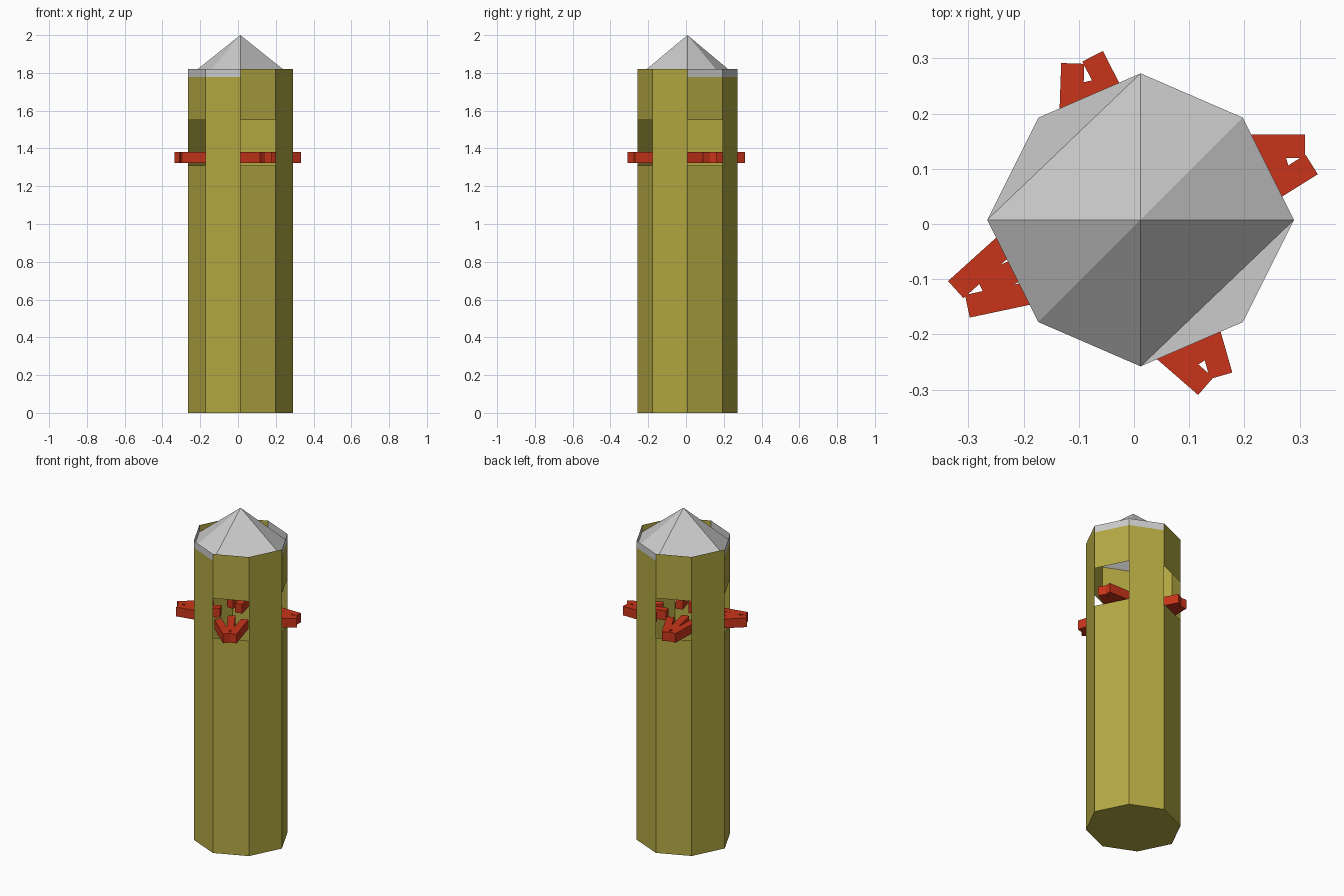
import bpy, bmesh
from math import cos, sin, pi, radians
from mathutils import Matrix

if "Cube" in bpy.data.objects:
    bpy.data.objects.remove(bpy.data.objects["Cube"])

CX, CY = 0.012, 0.0075
RADII = [0.278, 0.262, 0.2655, 0.262]
RING = [(CX + RADII[k % 4] * cos(k * pi / 4), CY + RADII[k % 4] * sin(k * pi / 4))
        for k in range(8)]
SILL, LINTEL, EAVE, RIM = 1.31, 1.55, 1.778, 1.82


def material(name, color):
    m = bpy.data.materials.new(name)
    m.diffuse_color = (*color, 1)
    m.use_nodes = True
    m.node_tree.nodes["Principled BSDF"].inputs["Base Color"].default_value = m.diffuse_color
    return m


def finish(name, bm, mat=None):
    bmesh.ops.remove_doubles(bm, verts=bm.verts, dist=1e-5)
    me = bpy.data.meshes.new(name)
    bm.to_mesh(me)
    bm.free()
    ob = bpy.data.objects.new(name, me)
    bpy.context.collection.objects.link(ob)
    if mat:
        me.materials.append(mat)
    return ob


def face(bm, pts):
    bm.faces.new([bm.verts.new(p) for p in pts])


def side(bm, k, z0, z1):
    a, b = RING[k], RING[(k + 1) % 8]
    face(bm, [(*a, z0), (*b, z0), (*b, z1), (*a, z1)])


olive = material("olive", (0.45, 0.39, 0.055))
red = material("red", (0.58, 0.035, 0.01))

# Hollow octagonal shaft, every second side open between sill and lintel
bm = bmesh.new()
for k in range(8):
    side(bm, k, 0, SILL)
    if k % 2:
        side(bm, k, SILL, LINTEL)
    side(bm, k, LINTEL, EAVE)
    if k in (2, 3, 6, 7):
        side(bm, k, EAVE, RIM)
face(bm, [(*p, 0) for p in reversed(RING)])
finish("tower_shaft", bm, olive)

# Pointed roof with two flat corners, and the grey part of the rim
bm = bmesh.new()
base = [0, 1, 2, 4, 5, 6]
for i, k in enumerate(base):
    n = base[(i + 1) % 6]
    face(bm, [(*RING[k], EAVE), (*RING[n], EAVE), (CX, CY, 2.0)])
for tri in ((2, 3, 4), (6, 7, 0)):
    face(bm, [(*RING[k], EAVE) for k in tri])
for k in (0, 1, 4, 5):
    side(bm, k, EAVE, RIM)
finish("roof", bm)


def bar(bm, x, y, angle, length, width=0.042):
    # Bar starting at an end point and running along an angle
    m = (Matrix.Translation((x, y, 1.352)) @ Matrix.Rotation(radians(angle), 4, 'Z')
         @ Matrix.Translation((length / 2, 0, 0))
         @ Matrix.Diagonal((length, width, 0.056, 1)))
    bmesh.ops.create_cube(bm, size=1, matrix=m)


# Three-bar prongs reaching out of each opening: two outer bars and a middle one
PRONGS = {
    "east": ((0.31, 0.141, 180), (0.322, 0.108, 212)),
    "north": ((-0.111, 0.291, 268), (-0.075, 0.304, 297)),
    "west": ((-0.323, -0.119, 42), (-0.302, -0.149, 12)),
    "south": ((0.130, -0.294, 139), (0.158, -0.275, 106)),
}
for name, (a, b) in PRONGS.items():
    bm = bmesh.new()
    bar(bm, *a, 0.2)
    bar(bm, *b, 0.2)
    mid = (a[2] + b[2]) / 2
    mx = (a[0] + b[0]) / 2 + 0.04 * cos(radians(mid))
    my = (a[1] + b[1]) / 2 + 0.04 * sin(radians(mid))
    bar(bm, mx, my, mid, 0.2)
    finish(name + "_prong", bm, red)
